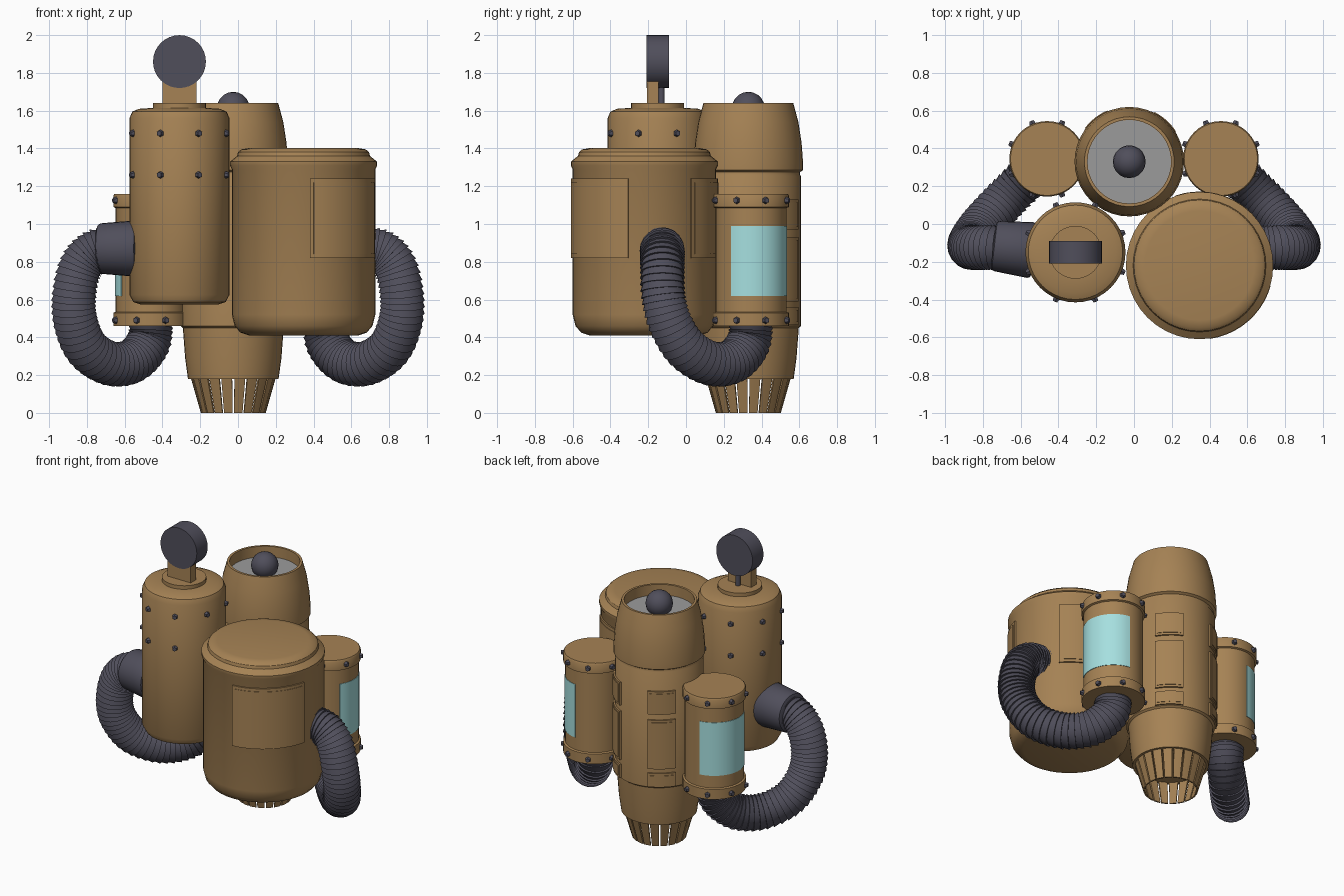
import bpy, bmesh
from math import sin, cos, pi, radians
from mathutils import Vector, Matrix
from mathutils.geometry import interpolate_bezier

if "Cube" in bpy.data.objects:
    bpy.data.objects.remove(bpy.data.objects["Cube"])


def material(name, rgb):
    m = bpy.data.materials.new(name)
    m.use_nodes = True
    m.diffuse_color = (*rgb, 1)
    bsdf = next(n for n in m.node_tree.nodes if n.type == 'BSDF_PRINCIPLED')
    bsdf.inputs["Base Color"].default_value = (*rgb, 1)
    return m


BRASS = material("brass brown", (0.38, 0.225, 0.09))
DARK = material("dark slate", (0.08, 0.077, 0.105))
GREY = material("mid grey", (0.33, 0.33, 0.33))
GLASS = material("pale teal", (0.38, 0.74, 0.74))


def finish(name, bm, mat, angle=32):
    bmesh.ops.remove_doubles(bm, verts=bm.verts, dist=1e-5)
    bmesh.ops.recalc_face_normals(bm, faces=bm.faces)
    mesh = bpy.data.meshes.new(name)
    bm.to_mesh(mesh)
    bm.free()
    mesh.materials.append(mat)
    ob = bpy.data.objects.new(name, mesh)
    bpy.context.scene.collection.objects.link(ob)
    bpy.ops.object.select_all(action='DESELECT')
    ob.select_set(True)
    bpy.context.view_layer.objects.active = ob
    bpy.ops.object.shade_smooth_by_angle(angle=radians(angle))
    return ob


def heading(deg):
    # 0 faces the front, 90 faces +x
    return Vector((sin(radians(deg)), -cos(radians(deg)), 0))


def lathe(name, profile, centre, mat, seg=40):
    """Full turn of an open (radius, height) profile."""
    bm = bmesh.new()
    rings = [[bm.verts.new(heading(360 * i / seg) * r + Vector((*centre, z)))
              for i in range(seg)] for r, z in profile]
    for a, b in zip(rings, rings[1:]):
        for i in range(seg):
            j = (i + 1) % seg
            bm.faces.new((a[i], a[j], b[j], b[i]))
    return finish(name, bm, mat)


def arc_plates(name, section, centre, spans, mat, steps=10):
    """Closed (radius, height) section swept over each span of degrees."""
    bm = bmesh.new()
    n = len(section)
    for a0, a1 in spans:
        rows = [[bm.verts.new(heading(a0 + (a1 - a0) * s / steps) * r + Vector((*centre, z)))
                 for r, z in section] for s in range(steps + 1)]
        for p, q in zip(rows, rows[1:]):
            for i in range(n):
                j = (i + 1) % n
                bm.faces.new((p[i], p[j], q[j], q[i]))
        bm.faces.new(rows[0])
        bm.faces.new(rows[-1])
    return finish(name, bm, mat)


def box_section(r0, r1, z0, z1):
    return [(r0, z0), (r1, z0), (r1, z1), (r0, z1)]


def bolts(name, centre, radius, heights):
    bm = bmesh.new()
    for z in heights:
        for k in range(8):
            d = heading(22.5 + 45 * k)
            pos = Vector((*centre, z)) + d * radius
            bmesh.ops.create_cone(
                bm, cap_ends=True, segments=6, radius1=0.023, radius2=0.014, depth=0.03,
                matrix=Matrix.Translation(pos) @ d.to_track_quat('Z', 'Y').to_matrix().to_4x4())
    return finish(name, bm, DARK, 20)


def rod(name, start, end, r1, r2, mat, seg=32, bevel=0):
    a, b = Vector(start), Vector(end)
    bm = bmesh.new()
    bmesh.ops.create_cone(
        bm, cap_ends=True, segments=seg, radius1=r1, radius2=r2, depth=(b - a).length,
        matrix=Matrix.Translation((a + b) / 2)
        @ (b - a).to_track_quat('Z', 'Y').to_matrix().to_4x4())
    if bevel:
        edges = [e for e in bm.edges if any(len(f.verts) > 4 for f in e.link_faces)]
        bmesh.ops.bevel(bm, geom=edges, offset=bevel, segments=2, affect='EDGES', profile=0.5)
    return finish(name, bm, mat)


def hose(name, points, mat, r_big=0.119, r_small=0.107, seg=20):
    """Ribbed hose: a sawtooth sweep along a smooth path."""
    p = [Vector(q) for q in points]
    p = [2 * p[0] - p[1]] + p + [2 * p[-1] - p[-2]]
    path = []
    for a, b, c, d in zip(p, p[1:], p[2:], p[3:]):
        path += interpolate_bezier(b, b + (c - a) / 6, c - (d - b) / 6, c, 6)[:-1]
    path.append(p[-2])
    bm = bmesh.new()
    side, rings = Vector((0, 1, 0)), []
    for i, pt in enumerate(path):
        t = (path[min(i + 1, len(path) - 1)] - path[max(i - 1, 0)]).normalized()
        side = (side - t * side.dot(t)).normalized()
        up = t.cross(side)
        for r in (r_small, r_big):
            rings.append([bm.verts.new(pt + (side * cos(2 * pi * k / seg) + up * sin(2 * pi * k / seg)) * r)
                          for k in range(seg)])
    for a, b in zip(rings, rings[1:]):
        for k in range(seg):
            j = (k + 1) % seg
            bm.faces.new((a[k], a[j], b[j], b[k]))
    bm.faces.new(rings[0])
    bm.faces.new(rings[-1])
    return finish(name, bm, mat, 40)


# Central rocket: hull with recessed top, panels and slatted nozzle
ROCKET = (-0.025, 0.33)
lathe("rocket_hull", [(0, 0.18), (0.24, 0.18), (0.255, 0.29), (0.267, 0.45), (0.28, 0.46),
                      (0.28, 1.25), (0.274, 1.26), (0.274, 1.275), (0.29, 1.285), (0.29, 1.32),
                      (0.282, 1.43), (0.265, 1.54), (0.238, 1.64), (0.222, 1.64),
                      (0.222, 1.56), (0, 1.56)], ROCKET, BRASS)
lathe("rocket_top_plate", [(0.221, 1.56), (0.221, 1.567), (0, 1.567)], ROCKET, GREY)
lathe("rocket_top_knob", [(0.087 * sin(pi * i / 10), 1.613 - 0.087 * cos(pi * i / 10))
                          for i in range(11)], ROCKET, DARK, 20)
for z0, z1 in ((0.97, 1.13), (0.59, 0.93), (0.465, 0.56)):
    spans = [(c - 18, c + 18) for c in (138, 218)]
    arc_plates("rocket_panel", box_section(0.27, 0.291, z0, z1), ROCKET, spans, BRASS, 6)
    inner = [(a + 3, b - 3) for a, b in spans]
    arc_plates("rocket_panel_face", box_section(0.27, 0.295, z0 + 0.015, z1 - 0.015),
               ROCKET, inner, BRASS, 6)
arc_plates("nozzle_slats", [(0.212, 0.185), (0.225, 0.185), (0.172, 0), (0.162, 0)], ROCKET,
           [(18 * k + 1.5, 18 * k + 16.5) for k in range(20)], BRASS, 2)

# Big tank with stepped lid and two raised panels
TANK = (0.347, -0.22)
lathe("big_tank", [(0, 0.41), (0.29, 0.41), (0.335, 0.425), (0.365, 0.46), (0.38, 0.52),
                   (0.38, 1.29), (0.39, 1.31), (0.39, 1.33), (0.352, 1.36), (0.347, 1.38),
                   (0.33, 1.395), (0.29, 1.402), (0, 1.402)], TANK, BRASS)
arc_plates("big_tank_panels", box_section(0.37, 0.389, 0.82, 1.24), TANK,
           [(5, 77), (130, 202)], BRASS)
arc_plates("big_tank_panel_faces", box_section(0.37, 0.392, 0.84, 1.22), TANK,
           [(8, 74), (133, 199)], BRASS)

# Tall tank with bolts, neck and round gauge on a post
TALL = (-0.31, -0.15)
lathe("tall_tank", [(0, 0.575), (0.21, 0.575), (0.245, 0.587), (0.265, 0.625), (0.265, 1.56),
                    (0.25, 1.595), (0.215, 1.61), (0.14, 1.615), (0.14, 1.64), (0, 1.64)],
      TALL, BRASS)
bolts("tall_tank_bolts", TALL, 0.268, (1.26, 1.48))
bm = bmesh.new()
bmesh.ops.create_cube(bm, size=1, matrix=Matrix.Translation((-0.31, -0.176, 1.72))
                      @ Matrix.Diagonal((0.18, 0.06, 0.2, 1)))
finish("gauge_post", bm, BRASS)
rod("gauge_rod", (-0.31, -0.13, 1.63), (-0.31, -0.13, 1.78), 0.017, 0.017, DARK, 12)
rod("gauge_disc", (-0.31, -0.21, 1.86), (-0.31, -0.09, 1.86), 0.14, 0.14, DARK)

# Side canisters with glass windows, and ribbed hoses, mirrored left and right
HOSE_PATH = [(0.46, 0.345, 0.48), (0.475, 0.33, 0.37), (0.56, 0.25, 0.275), (0.68, 0.13, 0.262),
             (0.80, 0.0, 0.34), (0.86, -0.085, 0.48), (0.868, -0.12, 0.62),
             (0.835, -0.125, 0.77), (0.765, -0.125, 0.85), (0.67, -0.13, 0.87)]
for side, label in ((1, "left"), (-1, "right")):
    centre = (0.46 * side, 0.345)
    lathe(label + "_canister", [(0, 0.46), (0.2, 0.46), (0.2, 0.53), (0.188, 0.535),
                                (0.188, 1.085), (0.2, 1.09), (0.2, 1.15), (0.194, 1.16),
                                (0, 1.16)], centre, BRASS)
    bolts(label + "_canister_bolts", centre, 0.203, (0.49, 1.125))
    arc_plates(label + "_canister_window", box_section(0.184, 0.191, 0.62, 0.99), centre,
               [(56 * side, 174 * side)], GLASS, 16)
    hose(label + "_hose", [(x * side, y, z) for x, y, z in HOSE_PATH], DARK)

# Collar where the right hose enters the tall tank
rod("hose_collar", (-0.745, -0.115, 0.87), (-0.53, -0.14, 0.87), 0.132, 0.15, DARK, 28, 0.02)
